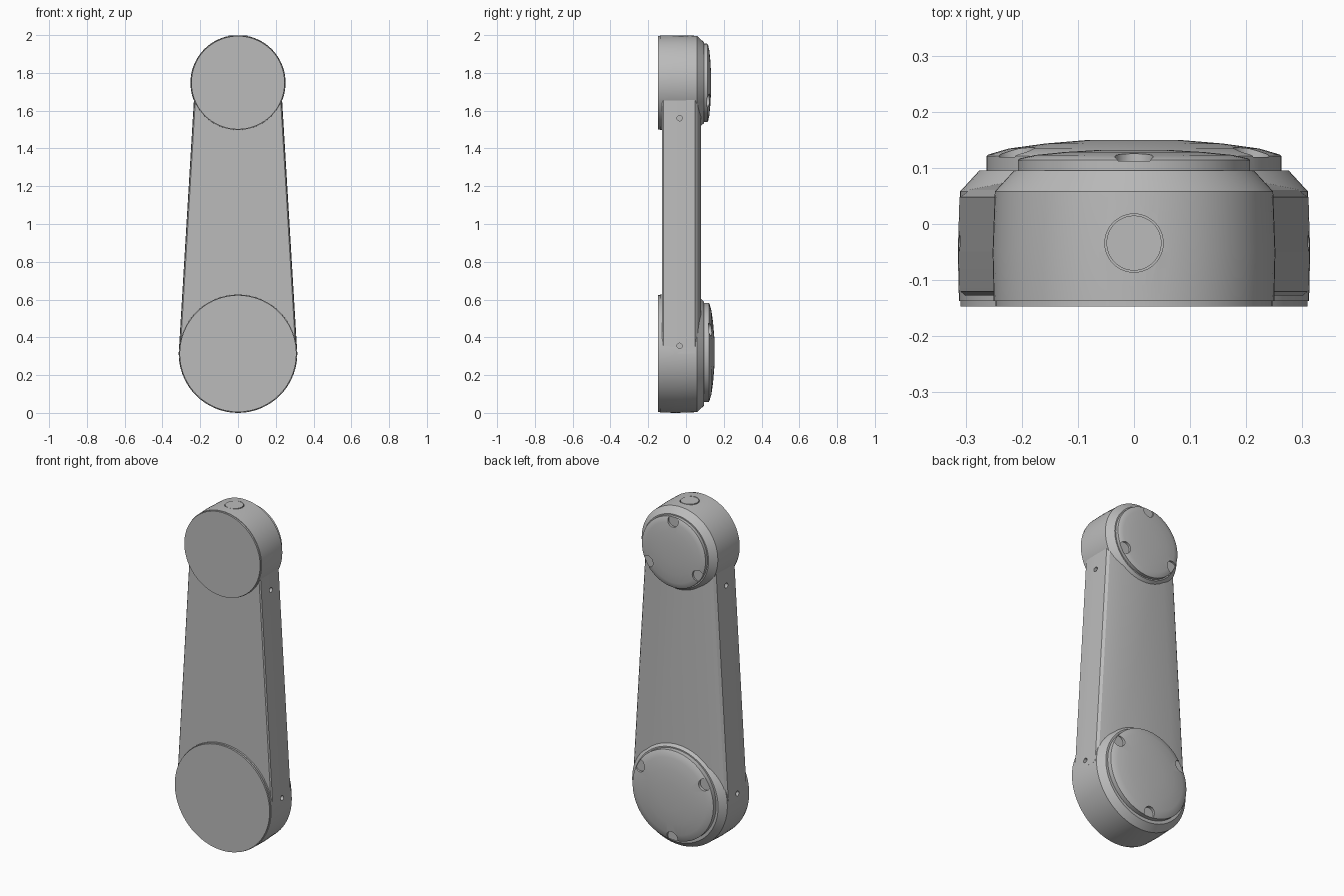
import bpy, bmesh, math
from mathutils import Matrix, Vector

if "Cube" in bpy.data.objects:
    bpy.data.objects.remove(bpy.data.objects["Cube"])

grey = bpy.data.materials.new("mid_grey")
grey.use_nodes = True
grey.diffuse_color = (0.5, 0.5, 0.5, 1)
grey.node_tree.nodes["Principled BSDF"].inputs["Base Color"].default_value = grey.diffuse_color


def make_object(name, bm):
    bmesh.ops.recalc_face_normals(bm, faces=bm.faces)
    mesh = bpy.data.meshes.new(name)
    bm.to_mesh(mesh)
    bm.free()
    mesh.materials.append(grey)
    obj = bpy.data.objects.new(name, mesh)
    bpy.context.scene.collection.objects.link(obj)
    return obj


def lathe(name, profile, z, steps=72):
    """Turn a (radius, y) profile around the y axis at height z."""
    bm = bmesh.new()
    verts = [bm.verts.new((r, y, z)) for r, y in profile]
    edges = [bm.edges.new(pair) for pair in zip(verts, verts[1:])]
    bmesh.ops.spin(bm, geom=verts + edges, cent=(0, 0, z), axis=(0, 1, 0),
                   angle=math.tau, steps=steps, use_merge=False)
    bmesh.ops.remove_doubles(bm, verts=bm.verts, dist=0.0005)
    return make_object(name, bm)


def rod(name, center, axis, radius, depth, sides=32):
    turn = Vector((0, 0, 1)).rotation_difference(Vector(axis)).to_matrix().to_4x4()
    bm = bmesh.new()
    bmesh.ops.create_cone(bm, cap_ends=True, segments=sides, radius1=radius,
                          radius2=radius, depth=depth,
                          matrix=Matrix.Translation(center) @ turn)
    return make_object(name, bm)


def cut(obj, cutters):
    """Subtract the cutters and bake the result into the mesh."""
    for cutter in cutters:
        mod = obj.modifiers.new("cut", "BOOLEAN")
        mod.operation = "DIFFERENCE"
        mod.solver = "EXACT"
        mod.object = cutter
    bpy.context.view_layer.update()
    graph = bpy.context.evaluated_depsgraph_get()
    baked = bpy.data.meshes.new_from_object(obj.evaluated_get(graph))
    obj.modifiers.clear()
    obj.data = baked


def smooth(obj, angle=25):
    obj.data.shade_smooth()
    obj.data.set_sharp_from_angle(angle=math.radians(angle))


LOW_Z, HIGH_Z = 0.314, 1.748
SIDE_Y = -0.034


# Round joint housings with a chamfered back and a stepped front plate
def housing(name, z, r):
    return lathe(name, [(0, -0.147), (r - 0.005, -0.147), (r - 0.005, -0.137),
                        (r - 0.002, -0.137), (r, -0.05), (r - 0.004, 0.058),
                        (r - 0.038, 0.095), (0, 0.095)], z)


lower_housing = housing("lower_housing", LOW_Z, 0.314)
upper_housing = housing("upper_housing", HIGH_Z, 0.252)


# Tapered link with a softly crowned back
def link_section(w):
    half = [(w - 0.008, -0.127), (w - 0.002, -0.12), (w, -0.05), (w - 0.003, 0.048),
            (w - 0.016, 0.061), (w - 0.1, 0.08)]
    return half + [(-x, y) for x, y in reversed(half)]


bm = bmesh.new()
rings = [[bm.verts.new((x, y, z)) for x, y in link_section(w)]
         for z, w in ((LOW_Z, 0.314), (HIGH_Z, 0.228))]
for i in range(len(rings[0])):
    j = (i + 1) % len(rings[0])
    bm.faces.new((rings[0][i], rings[0][j], rings[1][j], rings[1][i]))
for ring in rings:
    bm.faces.new(ring)
link_arm = make_object("link_arm", bm)

# Small screw holes on both sides
low_holes = [rod("hole_cutter", (s * 0.312, SIDE_Y, 0.355), (1, 0, 0), 0.014, 0.05)
             for s in (-1, 1)]
high_holes = [rod("hole_cutter", (s * 0.239, SIDE_Y, 1.56), (1, 0, 0), 0.014, 0.05)
              for s in (-1, 1)]
cut(lower_housing, low_holes)
cut(link_arm, low_holes + high_holes)

# Button in a recess on top
recess = rod("recess_cutter", (0, SIDE_Y, 2.0), (0, 0, 1), 0.052, 0.04, 48)
cut(upper_housing, [recess])
button = rod("top_button", (0, SIDE_Y, 1.983), (0, 0, 1), 0.049, 0.03, 48)
cutters = low_holes + high_holes + [recess]


# Domed back caps with three finger notches each
def cap(name, z, r, rim, top, first_angle):
    rise = top - rim
    obj = lathe(name, [(0, 0.09), (r, 0.09), (r, rim - 0.003), (r - 0.004, rim),
                       (r * 0.85, rim + rise * 0.4), (r * 0.6, rim + rise * 0.75),
                       (r * 0.3, top), (0, top)], z)
    notches = []
    for k in range(3):
        a = math.radians(first_angle + 120 * k)
        place = ((r - 0.02) * math.cos(a), rim + 0.02, z + (r - 0.02) * math.sin(a))
        notches.append(rod("notch_cutter", place, (0, 1, 0), 0.034, 0.05))
    cut(obj, notches)
    cutters.extend(notches)
    return obj


lower_cap = cap("lower_cap", LOW_Z + 0.006, 0.263, 0.124, 0.15, 30)
upper_cap = cap("upper_cap", HIGH_Z, 0.207, 0.117, 0.132, 90)

for obj in (lower_housing, upper_housing, link_arm, button, lower_cap, upper_cap):
    smooth(obj)
for cutter in cutters:
    bpy.data.objects.remove(cutter)
